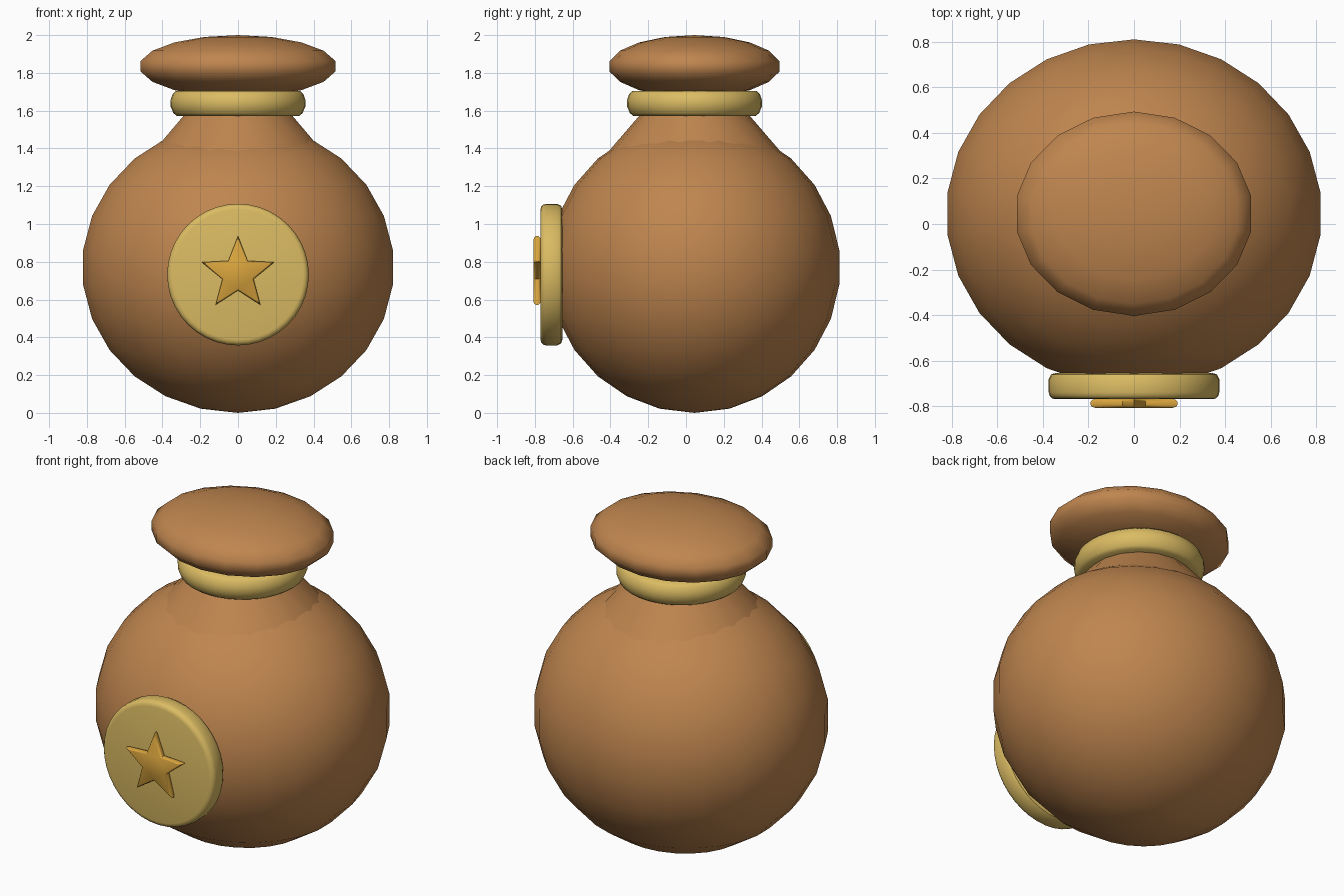
import bpy, bmesh, math

if "Cube" in bpy.data.objects:
    bpy.data.objects.remove(bpy.data.objects["Cube"])

CY = 0.045  # the sack's axis sits slightly behind the origin


def material(name, rgb):
    m = bpy.data.materials.new(name)
    m.diffuse_color = (*rgb, 1)
    m.use_nodes = True
    m.node_tree.nodes["Principled BSDF"].inputs["Base Color"].default_value = m.diffuse_color
    return m


brown = material("brown_cloth", (0.52, 0.235, 0.077))
tan = material("pale_gold", (0.71, 0.50, 0.125))
gold = material("deep_gold", (0.69, 0.37, 0.047))


def finish(name, bm, mat, angle):
    bmesh.ops.recalc_face_normals(bm, faces=bm.faces)
    me = bpy.data.meshes.new(name)
    bm.to_mesh(me)
    bm.free()
    me.materials.append(mat)
    me.shade_smooth()
    me.set_sharp_from_angle(angle=math.radians(angle))
    ob = bpy.data.objects.new(name, me)
    bpy.context.collection.objects.link(ob)
    return ob


def ellipsoid(name, mat, segs, rings, radii, z):
    bm = bmesh.new()
    bmesh.ops.create_uvsphere(bm, u_segments=segs, v_segments=rings, radius=1)
    for v in bm.verts:  # keep a vertex row on the y axis
        v.co = (v.co.x * radii[0], v.co.y * radii[1], v.co.z * radii[2])
    # turn the ring layout so vertices lie on +-y and flats on +-x
    if max(v.co.x for v in bm.verts) > radii[0] * 0.999 * math.cos(math.pi / (2 * rings)):
        for v in bm.verts:
            x, y = v.co.x / radii[0], v.co.y / radii[1]
            v.co.x, v.co.y = -y * radii[0], x * radii[1]
    ob = finish(name, bm, mat, 60)
    ob.location = (0, CY, z)
    return ob


def lathe(name, mat, profile, segs, loc, facing_front=False, inner=1.0, angle=40):
    """Spin (radius, height) points; 'inner' scales every second spoke (star)."""
    bm = bmesh.new()
    loops = []
    for r, h in profile:
        loop = []
        for i in range(segs):
            a = 2 * math.pi * i / segs
            k = r * (inner if i % 2 else 1)
            loop.append(bm.verts.new((k * math.sin(a), k * math.cos(a), h)))
        loops.append(loop)
    for lo, hi in zip(loops, loops[1:]):
        for i in range(segs):
            j = (i + 1) % segs
            bm.faces.new((lo[i], lo[j], hi[j], hi[i]))
    bm.faces.new(loops[0])
    bm.faces.new(loops[-1])
    ob = finish(name, bm, mat, angle)
    ob.location = loc
    if facing_front:
        ob.rotation_euler.x = math.pi / 2
    return ob


# Round sack body and the gathered top
ellipsoid("sack_body", brown, 26, 13, (0.832, 0.772, 0.77), 0.77)
ellipsoid("sack_top", brown, 18, 9, (0.531, 0.456, 0.165), 1.835)

# Tapered neck
lathe("sack_neck", brown, [(0.463, 1.375), (0.295, 1.57), (0.2, 1.68)], 18, (0, CY, 0))

# Tie band around the neck
lathe("tie_band", tan,
      [(0.24, 1.573), (0.325, 1.573), (0.342, 1.587), (0.357, 1.623), (0.358, 1.655),
       (0.345, 1.69), (0.328, 1.705), (0.24, 1.705)], 36, (0, CY, 0), angle=60)

# Round medallion on the front, with rounded rims
lathe("medallion", tan,
      [(0.345, 0.655), (0.364, 0.661), (0.375, 0.682), (0.375, 0.74), (0.371, 0.755),
       (0.361, 0.766), (0.345, 0.77)], 40, (0, 0, 0.732), True)

# Raised star
lathe("star", gold,
      [(0.175, 0.768), (0.192, 0.772), (0.202, 0.782), (0.202, 0.794),
       (0.193, 0.804), (0.178, 0.808)], 10, (0, 0, 0.735), True, inner=0.43)
